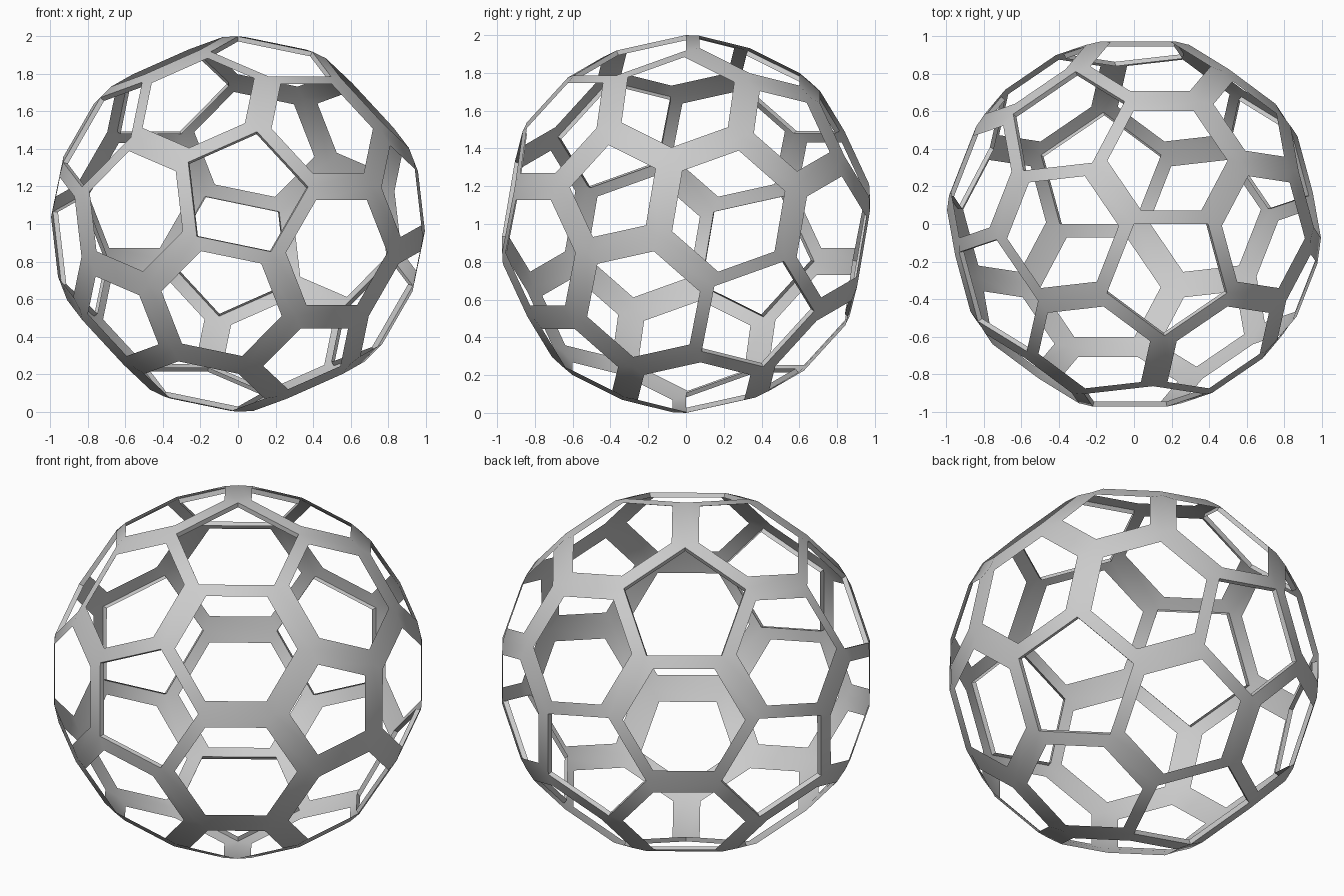
import bpy, bmesh, math
from mathutils import Vector, Matrix

if "Cube" in bpy.data.objects:
    bpy.data.objects.remove(bpy.data.objects["Cube"])

HOLE = 0.785      # hexagon opening relative to the full hexagon
PENT_HOLE = 0.74  # opening of the framed pentagons
LIP = 0.973       # inner edge of the thin pentagon lips, as a fraction of the radius
# Directions of the pentagons that carry a wide frame; the rest have a thin lip
FRAMED = [Vector(d) for d in ((.90, -.40, .18), (.65, .60, .52),
                              (.37, -.57, -.74), (-.65, -.60, -.52))]

# Icosahedron used only as the base to truncate
ico = bmesh.new()
bmesh.ops.create_icosphere(ico, subdivisions=1, radius=1)
corners = [v.co.normalized() for v in ico.verts]
tris = [[v.index for v in f.verts] for f in ico.faces]
ico.free()


def cut(a, b):
    """Truncation point near corner a on the edge a-b."""
    return (corners[a] * 2 + corners[b]).normalized()


# Turn the ball so one vertex is at the top and a pentagon edge runs along +x
a, b, c = tris[0]
z = cut(a, c)
x = cut(a, b)
x = (x - z * x.dot(z)).normalized()
turn = Matrix((x, z.cross(x), z))

bm = bmesh.new()
shared = {}


def vert(key, kind="outer"):
    """Shared vertex on the ball, on a lip, or on a pentagon frame's opening."""
    if (key, kind) not in shared:
        p = turn @ cut(*key)
        if kind == "lip":
            p = p * LIP
        elif kind == "frame":
            axis = turn @ corners[key[0]]
            p = (axis * axis.dot(p)).lerp(p, PENT_HOLE).normalized()
        shared[key, kind] = bm.verts.new(p)
    return shared[key, kind]


for a, b, c in tris:
    keys = [(a, b), (b, a), (b, c), (c, b), (c, a), (a, c)]
    outer = [vert(k) for k in keys]
    centre = sum((v.co for v in outer), Vector()) / 6
    inner = [bm.verts.new(centre.lerp(v.co, HOLE).normalized()) for v in outer]
    # Hexagonal frame, bulged to the sphere
    for i in range(6):
        j = (i + 1) % 6
        bm.faces.new((outer[i], outer[j], inner[j], inner[i]))
    # Pentagon edges: wide frame or thin inward lip
    for i in (1, 3, 5):
        p, q = keys[i], keys[(i + 1) % 6]
        axis = turn @ corners[p[0]]
        kind = "frame" if any(axis.dot(d) > 0.9 for d in FRAMED) else "lip"
        bm.faces.new((vert(q), vert(p), vert(p, kind), vert(q, kind)))

mesh = bpy.data.meshes.new("hexagon_lattice_ball")
bm.to_mesh(mesh)
bm.free()
ball = bpy.data.objects.new("hexagon_lattice_ball", mesh)
ball.location.z = 1
bpy.context.collection.objects.link(ball)

# Smooth over the hexagon joints, crisp at the lips
bpy.context.view_layer.objects.active = ball
ball.select_set(True)
bpy.ops.object.shade_smooth_by_angle(angle=math.radians(50))
